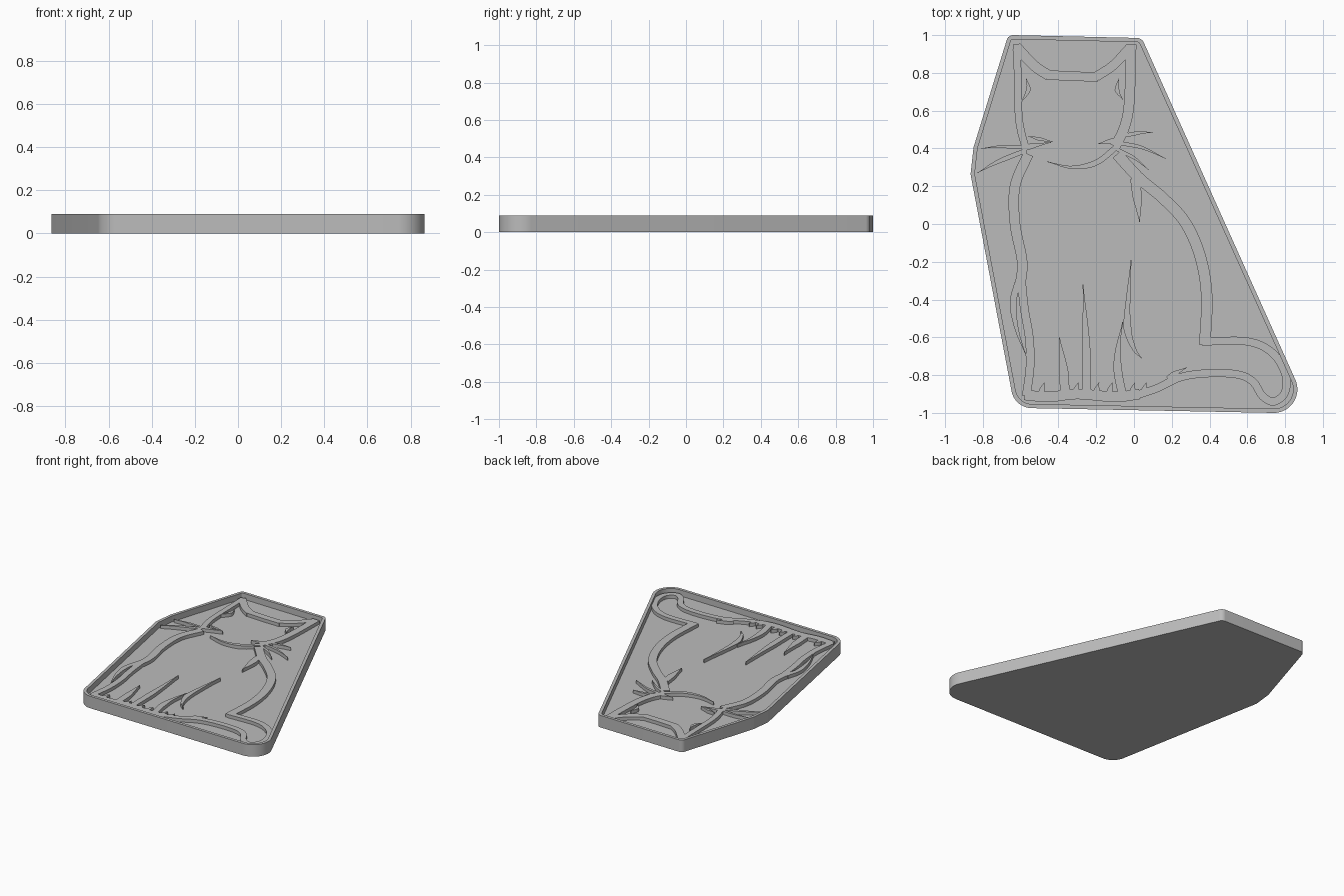
import bpy
import bmesh
import math
from mathutils import Vector

cube = bpy.data.objects.get("Cube")
if cube:
    bpy.data.objects.remove(cube, do_unlink=True)

FLOOR, RIM, RIDGE = .045, .09, .07
RIM_WIDTH = .022

grey = bpy.data.materials.new("plain grey")
grey.use_nodes = True
grey.diffuse_color = (.5, .5, .5, 1)
grey.node_tree.nodes["Principled BSDF"].inputs["Base Color"].default_value = (.5, .5, .5, 1)


def finish(name, bm):
    """Turn a bmesh into a named grey object with sharp edges kept."""
    bmesh.ops.remove_doubles(bm, verts=bm.verts, dist=.0001)
    bmesh.ops.recalc_face_normals(bm, faces=bm.faces)
    mesh = bpy.data.meshes.new(name)
    bm.to_mesh(mesh)
    bm.free()
    mesh.materials.append(grey)
    mesh.shade_smooth()
    mesh.set_sharp_from_angle(angle=math.radians(30))
    obj = bpy.data.objects.new(name, mesh)
    bpy.context.collection.objects.link(obj)
    return obj


def bridge(bm, lower, upper):
    """Join two closed loops of equal length with quads."""
    count = len(lower)
    for i in range(count):
        j = (i + 1) % count
        bm.faces.new((lower[i], lower[j], upper[j], upper[i]))


# Tray: a taut band around round pegs, with a raised rim
PEGS = [
    (-.64, .965, .035), (.015, .945, .04),
    (.74, -.875, .125), (-.54, -.865, .11),
    (-.835, .265, .03), (-.82, .4, .03),
]


def band(bm, inset, z, steps=160):
    loop = []
    for i in range(steps):
        angle = math.tau * i / steps
        c, s = math.cos(angle), math.sin(angle)
        x, y, r = max(PEGS, key=lambda p: p[0] * c + p[1] * s + p[2])
        loop.append(bm.verts.new((x + (r - inset) * c, y + (r - inset) * s, z)))
    return loop


def build_tray():
    bm = bmesh.new()
    profile = [(0, 0), (0, RIM), (RIM_WIDTH, RIM), (RIM_WIDTH, FLOOR)]
    loops = [band(bm, inset, z) for inset, z in profile]
    for lower, upper in zip(loops, loops[1:]):
        bridge(bm, lower, upper)
    bm.faces.new(loops[0])
    bm.faces.new(loops[-1])
    finish("tray", bm)


def smooth_path(points, steps=8):
    """Sample a smooth curve that passes through the points."""
    pts = [Vector(p) for p in points]
    pts = [pts[0] * 2 - pts[1]] + pts + [pts[-1] * 2 - pts[-2]]
    path = []
    for a, b, c, d in zip(pts, pts[1:], pts[2:], pts[3:]):
        for i in range(steps):
            t = i / steps
            path.append((b * 2 + (c - a) * t + (a * 2 - b * 5 + c * 4 - d) * t * t
                         + (b * 3 - a - c * 3 + d) * t * t * t) / 2)
    path.append(pts[-2])
    return path


def ridge(name, width, taper, *points):
    """Raised line along a path; taper names the ends that run to a point."""
    path = smooth_path(points)
    last = len(path) - 1
    bm = bmesh.new()
    rings = []
    for i, p in enumerate(path):
        t = i / last
        scale = 1
        if "start" in taper:
            scale = min(scale, t / .6)
        if "end" in taper:
            scale = min(scale, (1 - t) / .6)
        half = width / 2 * max(scale, .12)
        along = (path[min(i + 1, last)] - path[max(i - 1, 0)]).normalized()
        side = Vector((-along.y, along.x)) * half
        low = FLOOR - .01
        rings.append([bm.verts.new((q.x, q.y, z)) for q, z in (
            (p + side, low), (p - side, low), (p - side, RIDGE), (p + side, RIDGE))])
    for a, b in zip(rings, rings[1:]):
        bridge(bm, a, b)
    bm.faces.new(rings[0])
    bm.faces.new(rings[-1])
    finish(name, bm)


build_tray()

# Head outline and ears
ridge("left_ear_inner_side", .05, "", (-.025, .93), (-.11, .84), (-.2, .78))
ridge("head_top", .05, "", (-.19, .78), (-.32, .782), (-.46, .79))
ridge("right_ear_inner_side", .055, "", (-.45, .785), (-.53, .84), (-.625, .94))
ridge("right_head_side", .04, "",
      (-.62, .95), (-.615, .75), (-.612, .6), (-.6, .5), (-.57, .39))
ridge("left_head_side", .055, "",
      (-.015, .95), (-.02, .75), (-.03, .6), (-.055, .5), (-.1, .41))
ridge("right_ear_fold", .03, "start end", (-.57, .77), (-.56, .71), (-.6, .64))
ridge("left_ear_fold", .03, "start end", (-.08, .77), (-.09, .71), (-.06, .66))
ridge("chin", .03, "start",
      (-.46, .33), (-.33, .3), (-.2, .325), (-.09, .41))

# Eyes and whiskers
ridge("right_eye_upper", .025, "start end", (-.56, .465), (-.5, .45), (-.43, .435))
ridge("right_eye_lower", .03, "end", (-.59, .4), (-.53, .415), (-.44, .432))
ridge("left_eye", .025, "start", (-.19, .425), (-.14, .435), (-.08, .45))
ridge("right_upper_whisker", .018, "start", (-.81, .4), (-.7, .41), (-.58, .405))
ridge("right_lower_whisker", .025, "start", (-.83, .27), (-.72, .33), (-.57, .39))
ridge("left_upper_whisker", .02, "end", (-.04, .47), (.03, .483), (.1, .485))
ridge("left_middle_whisker", .02, "end", (-.09, .43), (.04, .405), (.17, .345))
ridge("left_lower_whisker", .018, "end", (-.1, .4), (.0, .35), (.08, .285))

# Back and tail
ridge("back", .06, "",
      (-.09, .37), (.03, .24), (.15, .14), (.27, .01), (.35, -.17),
      (.385, -.38), (.375, -.64))
ridge("shoulder_point", .05, "start", (.03, .01), (.02, .12), (.005, .24))
ridge("tail", .042, "",
      (.36, -.622), (.6, -.622), (.73, -.68), (.8, -.79), (.8, -.89),
      (.74, -.94), (.68, -.91), (.63, -.835), (.55, -.797), (.4, -.79),
      (.25, -.81), (.12, -.87), (.0, -.91))
ridge("haunch_tip", .03, "end", (.18, -.82), (.22, -.79), (.28, -.76))

# Chest side and legs
ridge("chest_side", .055, "",
      (-.56, .37), (-.63, .2), (-.63, .0), (-.592, -.2), (-.605, -.34))
ridge("elbow_line", .035, "end",
      (-.615, -.31), (-.64, -.42), (-.62, -.56), (-.57, -.7))
ridge("front_leg_line", .045, "",
      (-.595, -.31), (-.58, -.45), (-.555, -.6), (-.55, -.75), (-.57, -.91))
ridge("leg_gap", .045, "start", (-.27, -.32), (-.255, -.6), (-.25, -.9))
ridge("short_leg_gap", .05, "start", (-.395, -.6), (-.375, -.75), (-.365, -.9))
ridge("haunch_line", .05, "start end",
      (-.015, -.19), (-.03, -.38), (-.035, -.55), (.0, -.66), (.04, -.71))
ridge("hind_leg_line", .045, "start",
      (-.06, -.52), (-.085, -.66), (-.085, -.78), (-.06, -.91))

# Feet and toes
ridge("feet", .055, "",
      (.03, -.9), (-.1, -.915), (-.3, -.9), (-.45, -.915), (-.58, -.905))
for x in (-.49, -.31, -.2, -.13, -.01, .05):
    ridge("toe", .03, "end", (x, -.9), (x + .005, -.87), (x + .015, -.84))
